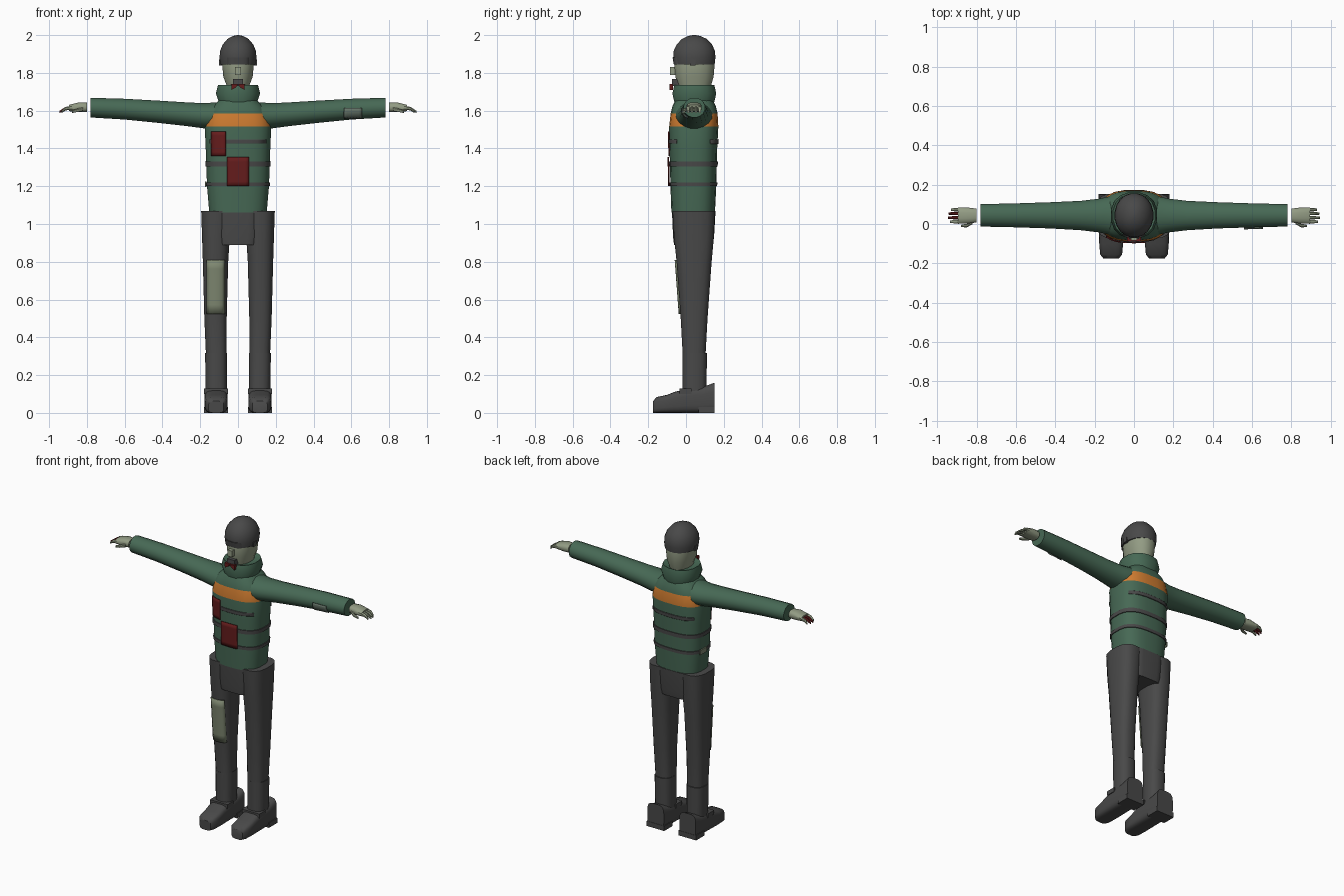
import bpy, bmesh, math

if "Cube" in bpy.data.objects:
    bpy.data.objects.remove(bpy.data.objects["Cube"])


def material(name, r, g, b):
    m = bpy.data.materials.new(name)
    m.diffuse_color = (r, g, b, 1)
    m.use_nodes = True
    m.node_tree.nodes["Principled BSDF"].inputs["Base Color"].default_value = m.diffuse_color
    return m


GREEN = material("jacket green", .062, .14, .09)
GREY = material("dark grey", .066, .066, .066)
ORANGE = material("orange", .62, .2, .03)
RED = material("dark red", .13, .012, .012)
SKIN = material("pale skin", .29, .33, .23)
CLOTH = material("patch cloth", .21, .245, .165)
TAN = material("sleeve patch grey", .15, .2, .16)


def finish(name, bm, mats, rule=None, smooth=40):
    bmesh.ops.recalc_face_normals(bm, faces=bm.faces)
    if rule:
        for f in bm.faces:
            f.material_index = rule(f.calc_center_median())
    me = bpy.data.meshes.new(name)
    bm.to_mesh(me)
    bm.free()
    for m in mats:
        me.materials.append(m)
    ob = bpy.data.objects.new(name, me)
    bpy.context.collection.objects.link(ob)
    bpy.ops.object.select_all(action='DESELECT')
    ob.select_set(True)
    bpy.context.view_layer.objects.active = ob
    if smooth:
        bpy.ops.object.shade_smooth_by_angle(angle=math.radians(smooth))
    return ob


def power(v, e):
    return math.copysign(abs(v) ** e, v)


def loft(name, axis, sections, mats, n=2.0, sides=16, s=1, rule=None):
    """Skin rounded sections (position, centre 1, centre 2, half 1, half 2)."""
    bm = bmesh.new()
    rings = []
    for p, c1, c2, h1, h2 in sections:
        ring = []
        for i in range(sides):
            a = 2 * math.pi * (i + .5) / sides
            co = [c1 + h1 * power(math.cos(a), 2 / n), c2 + h2 * power(math.sin(a), 2 / n)]
            co.insert(axis, p)
            ring.append(bm.verts.new((co[0] * s, co[1], co[2])))
        rings.append(ring)
    for a, b in zip(rings, rings[1:]):
        for i in range(sides):
            j = (i + 1) % sides
            bm.faces.new((a[i], a[j], b[j], b[i]))
    bm.faces.new(rings[0])
    bm.faces.new(rings[-1])
    return finish(name, bm, mats, rule)


def section_at(sections, p):
    for a, b in zip(sections, sections[1:]):
        if a[0] <= p <= b[0]:
            t = (p - a[0]) / (b[0] - a[0])
            return [u + (v - u) * t for u, v in zip(a, b)]
    return sections[-1]


def patch(name, axis, sections, n, x0, x1, z0, z1, mat, s=1, side=-1, lift=.005):
    """Thin plate that follows the front or back of a lofted part."""
    bm = bmesh.new()
    N = 6
    grid = []
    for i in range(N + 1):
        row = []
        for j in range(N + 1):
            x, z = x0 + (x1 - x0) * i / N, z0 + (z1 - z0) * j / N
            _, c1, c2, h1, h2 = section_at(sections, z if axis == 2 else x)
            if axis == 2:
                u, c, h = (x - c1) / h1, c2, h2
            else:
                u, c, h = (z - c2) / h2, c1, h1
            y = c + side * (h * max(0, 1 - abs(u) ** n) ** (1 / n) + lift)
            row.append(bm.verts.new((x * s, y, z)))
        grid.append(row)
    for i in range(N):
        for j in range(N):
            bm.faces.new((grid[i][j], grid[i + 1][j], grid[i + 1][j + 1], grid[i][j + 1]))
    ob = finish(name, bm, [mat])
    mod = ob.modifiers.new("thickness", 'SOLIDIFY')
    mod.thickness, mod.offset = .006, 0


def box(name, lo, hi, mat):
    bm = bmesh.new()
    bmesh.ops.create_cube(bm, size=1)
    for v in bm.verts:
        v.co = [(a + b) / 2 + c * (b - a) for a, b, c in zip(lo, hi, v.co)]
    return finish(name, bm, [mat], smooth=0)


# Jacket body with an orange chest band
TORSO = [(1.06, 0, .038, .153, .116), (1.2, 0, .039, .165, .122), (1.4, 0, .039, .172, .127),
         (1.515, 0, .041, .177, .131), (1.585, 0, .043, .165, .125),
         (1.625, 0, .043, .135, .115), (1.655, 0, .043, .1, .1)]
loft("jacket_body", 2, TORSO, [GREEN, ORANGE], 2.8, 24, 1, lambda c: int(1.52 < c.z < 1.58))

# Jacket stripes
for k, (z0, z1) in enumerate([(1.2, 1.22), (1.305, 1.33)]):
    rings = []
    for z in (z0, z1):
        _, a, b, c, d = section_at(TORSO, z)
        rings.append((z, a, b, c + .005, d + .005))
    loft(f"jacket_stripe_{k}", 2, rings, [GREY], 2.8, 24)
for side, label in ((-1, "front"), (1, "back")):
    patch("chest_stripe_" + label, 2, TORSO, 2.8, -.15, .15, 1.425, 1.447, GREY, 1, side, .002)

# Jacket patches
patch("chest_patch", 2, TORSO, 2.8, -.14, -.065, 1.36, 1.49, RED, lift=.006)
patch("belly_patch", 2, TORSO, 2.8, -.058, .058, 1.2, 1.355, RED, lift=.008)
box("side_patch", (-.175, .03, 1.195), (-.167, .1, 1.225), CLOTH)

# Collar
loft("collar", 2, [(1.635, 0, .044, .1, .105), (1.69, 0, .044, .119, .118), (1.735, 0, .044, .108, .108),
                   (1.725, 0, .044, .085, .09)], [GREEN], 2.3, 16)

# Head, nose and cap
loft("head", 2, [(1.68, 0, .045, .055, .075), (1.735, 0, .045, .062, .09), (1.78, 0, .045, .079, .103),
                 (1.84, 0, .045, .085, .108), (1.88, 0, .045, .085, .105)], [SKIN], 2.2, 16)
box("nose", (-.015, -.085, 1.79), (.015, -.04, 1.83), SKIN)
loft("cap", 2, [(1.845, 0, .044, .094, .109), (1.88, 0, .044, .099, .113), (1.915, 0, .044, .096, .111),
                (1.95, 0, .044, .082, .095), (1.98, 0, .044, .056, .066), (1.995, 0, .044, .028, .034),
                (2.0, 0, .044, .006, .008)], [GREY], 2.1, 20)
loft("cap_brim", 2, [(1.845, 0, -.02, .062, .045), (1.882, 0, -.02, .062, .052)], [GREY], 3, 16)
for s in (-1, 1):
    box("cap_tab", (s * .092 - .008, .02, 1.84), (s * .092 + .008, .05, 1.87), GREY)

# Chin beard and neck bow
box("beard", (-.026, -.075, 1.73), (.026, -.03, 1.767), GREY)
for s in (-1, 1):
    bm = bmesh.new()
    pts = [(0, 1.74), (s * .036, 1.742), (s * .034, 1.71), (s * .012, 1.722)]
    f = bm.faces.new([bm.verts.new((x, -.088, z)) for x, z in pts])
    ext = bmesh.ops.extrude_face_region(bm, geom=[f])
    for g in ext['geom']:
        if isinstance(g, bmesh.types.BMVert):
            g.co.y += .02
    finish("neck_bow", bm, [RED], smooth=0)

# Parts of one side, mirrored through s
ARM = [(.06, .043, 1.575, .105, .075), (.12, .043, 1.572, .1, .073), (.18, .043, 1.573, .087, .068),
       (.27, .043, 1.581, .076, .064), (.42, .044, 1.594, .068, .06), (.6, .044, 1.608, .062, .056),
       (.78, .044, 1.616, .058, .053)]
LEG = [(.12, .113, .043, .054, .062), (.32, .115, .043, .056, .062), (.5, .119, .043, .06, .072),
       (.8, .119, .043, .068, .094), (.92, .117, .042, .074, .106), (1.07, .113, .041, .083, .114)]
for s, label in ((-1, "right"), (1, "left")):
    loft(label + "_sleeve", 0, ARM, [GREEN], 2, 16, s)
    loft(label + "_trouser_leg", 2, LEG, [GREY], 2.7, 16, s)
    loft(label + "_boot_shaft", 2, [(.1, .115, .045, .057, .064), (.318, .116, .046, .059, .066)],
         [GREY], 2.5, 16, s)
    # Boot from toe to heel
    boot = [(y, .116, top / 2, hx, top / 2) for y, hx, top in
            ((-.175, .04, .062), (-.155, .056, .084), (-.1, .061, .096), (-.06, .062, .112),
             (.02, .062, .13), (.09, .062, .138), (.15, .06, .16))]
    loft(label + "_boot", 1, boot, [GREY], 4, 20, s)
    box(label + "_boot_heel", (s * .116 - .064, .065, 0), (s * .116 + .064, .152, .032), GREY)
    box(label + "_boot_strap", (s * .116 - .064, -.035, .1), (s * .116 + .064, .03, .128), GREY)
    # Hand with four fingers and a thumb
    loft(label + "_palm", 0, [(.8, .043, 1.617, .036, .026), (.84, .043, 1.618, .041, .027),
                              (.895, .042, 1.614, .042, .017)], [SKIN], 2.6, 12, s)
    for k, (y, tip) in enumerate(((.073, .93), (.053, .943), (.032, .945), (.012, .935))):
        mat = RED if s < 0 and k in (1, 2) else SKIN
        loft(f"{label}_finger_{k}", 0, [(.88, y, 1.616, .009, .011), (.915, y, 1.61, .009, .01),
                                        (tip, y, 1.594, .006, .006)], [mat], 2.2, 8, s)
    loft(label + "_thumb", 0, [(.82, .008, 1.608, .009, .011), (.85, -.008, 1.602, .01, .01),
                               (.88, -.01, 1.594, .006, .007)], [SKIN], 2, 8, s)

# Sleeve and thigh patches
patch("sleeve_patch", 0, ARM, 2, .56, .656, 1.562, 1.614, TAN)
patch("thigh_patch", 2, LEG, 2.7, .07, .165, .525, .81, CLOTH, -1)

# Seat of the trousers
loft("trouser_seat", 2, [(.89, 0, .039, .1, .103), (.93, 0, .04, .108, .109), (1.07, 0, .041, .116, .116)],
     [GREY], 5, 20)
